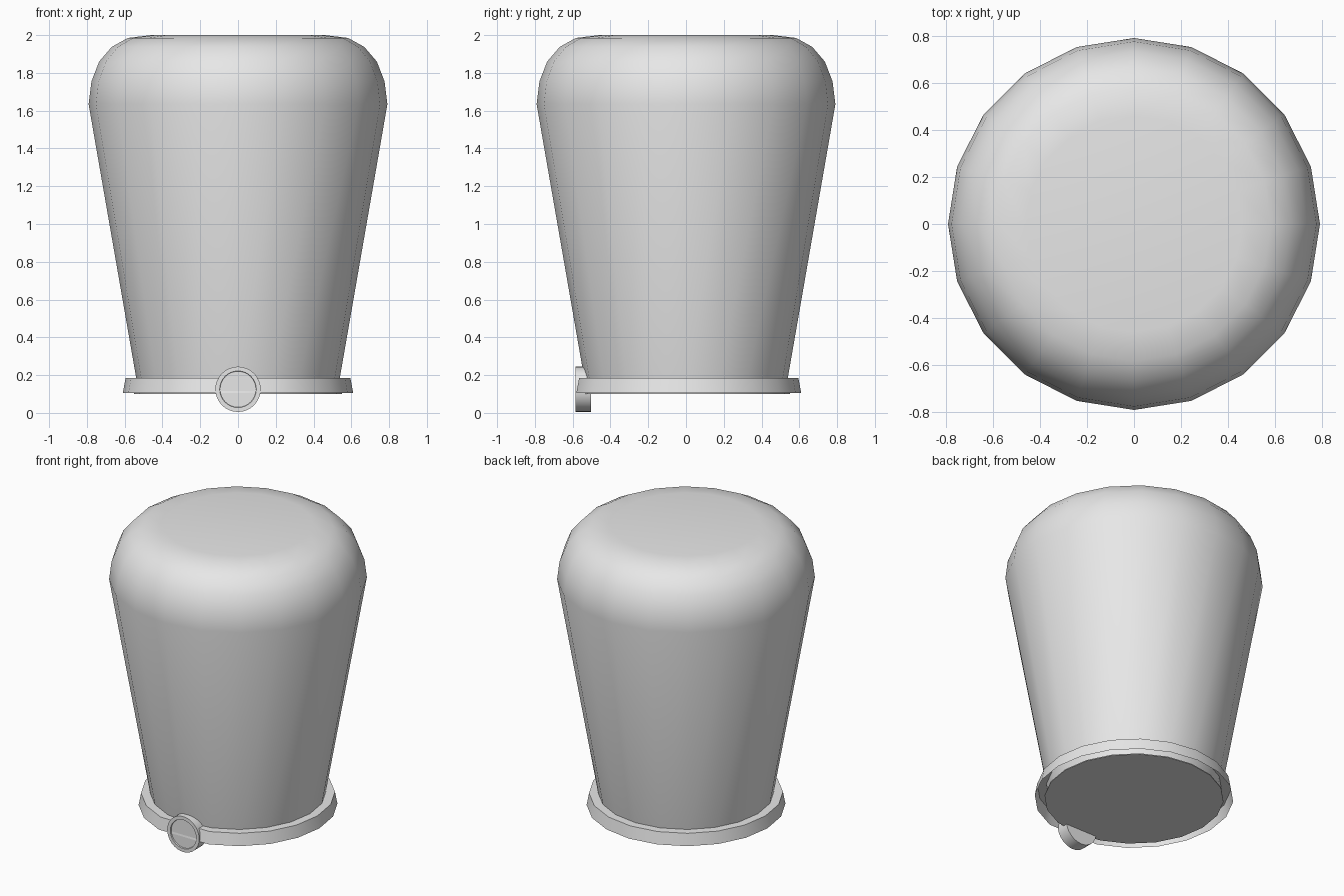
import bpy, bmesh, math

if "Cube" in bpy.data.objects:
    bpy.data.objects.remove(bpy.data.objects["Cube"], do_unlink=True)

grey = bpy.data.materials.new("light grey")
grey.use_nodes = True
COLOUR = (0.8, 0.8, 0.8, 1)
grey.diffuse_color = COLOUR
grey.node_tree.nodes["Principled BSDF"].inputs["Base Color"].default_value = COLOUR


def lathe(name, profile, sides, cap_start=False, cap_end=False, place=None, angle=40):
    """Turn an (r, z) profile, listed from bottom to top, around the z axis."""
    bm = bmesh.new()
    rings = []
    for r, z in profile:
        ring = []
        for i in range(sides):
            a = 2 * math.pi * i / sides
            p = (r * math.cos(a), r * math.sin(a), z)
            ring.append(bm.verts.new(place(*p) if place else p))
        rings.append(ring)
    for lo, hi in zip(rings, rings[1:]):
        for i in range(sides):
            j = (i + 1) % sides
            bm.faces.new((lo[i], lo[j], hi[j], hi[i]))
    if cap_start:
        bm.faces.new(rings[0][::-1])
    if cap_end:
        bm.faces.new(rings[-1])
    mesh = bpy.data.meshes.new(name)
    bm.to_mesh(mesh)
    bm.free()
    mesh.materials.append(grey)
    obj = bpy.data.objects.new(name, mesh)
    bpy.context.collection.objects.link(obj)
    bpy.ops.object.select_all(action='DESELECT')
    obj.select_set(True)
    bpy.context.view_layer.objects.active = obj
    bpy.ops.object.shade_smooth_by_angle(angle=math.radians(angle))
    return obj


# Tapered jar with a rounded shoulder and flat top
lathe("jar_body",
      [(0.526, 0.11), (0.791, 1.635), (0.776, 1.755), (0.735, 1.86),
       (0.668, 1.938), (0.583, 1.985), (0.46, 2.0)],
      20, cap_end=True)

# Rim collar, flattened at the front where the badge sits
FLAT = math.cos(math.radians(18))


def flatten_front(x, y, z):
    return (x, max(y, -FLAT * math.hypot(x, y)), z)


lathe("rim_collar", [(0.61, 0.105), (0.595, 0.185), (0.53, 0.185)],
      20, place=flatten_front)

# Floor closing the underside
lathe("floor", [(0.55, 0.101), (0.55, 0.107)], 20, cap_start=True, cap_end=True)

# Round badge with a shallow recessed face, pointing forward
lathe("front_badge",
      [(0.12, 0.503), (0.12, 0.586), (0.097, 0.586), (0.095, 0.578)],
      32, cap_start=True, cap_end=True,
      place=lambda x, y, z: (x, -z, y + 0.125))
